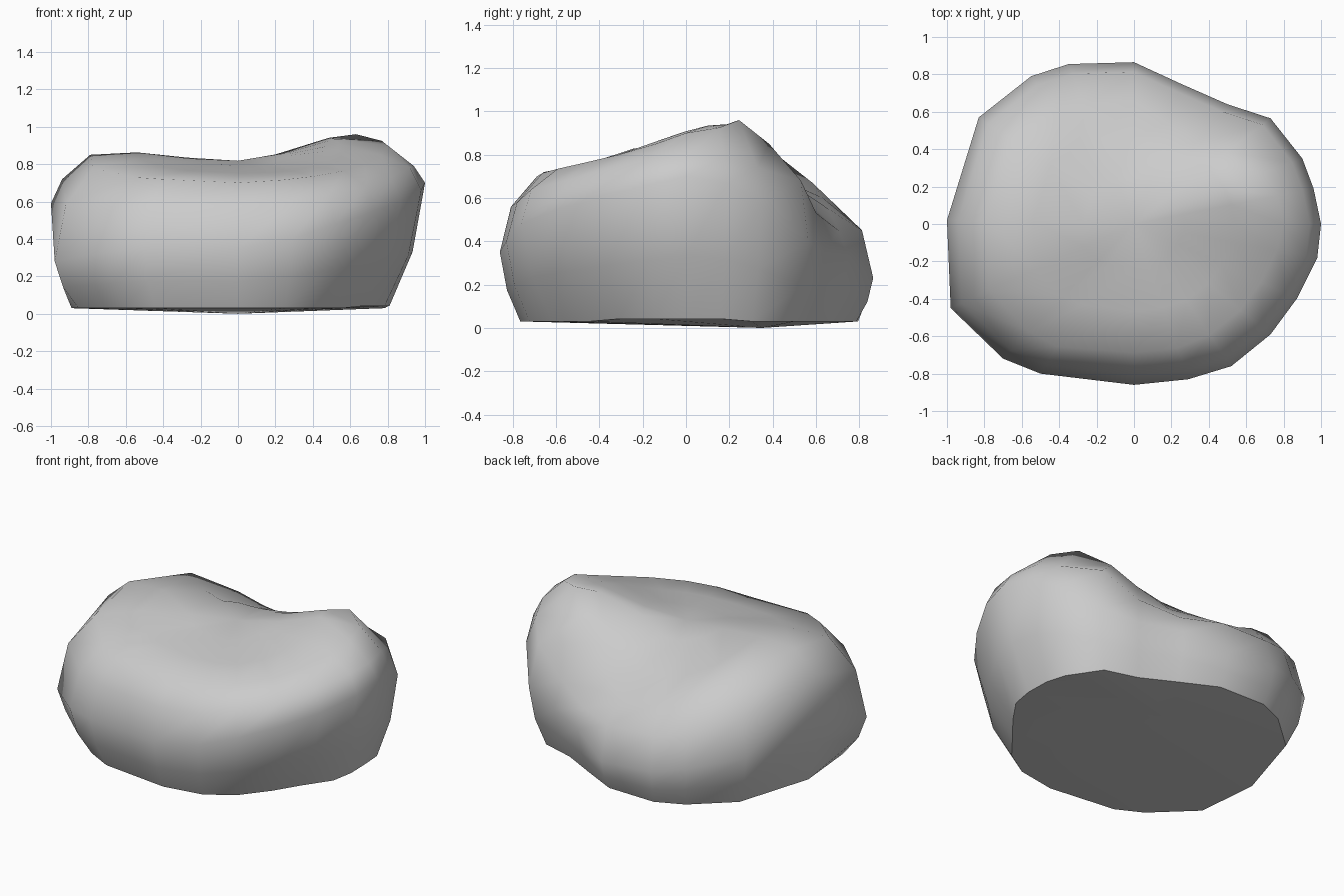
import bpy, bmesh
from math import exp

# Each column of the boulder, going round from the front:
# widest x, y, base scale, widest z, shoulder z, rim scale, rim z
columns = [
    (0.00, -0.86, .89, .35, .56, .80, .70),
    (0.29, -0.83, .87, .40, .58, .80, .715),
    (0.52, -0.76, .81, .48, .64, .78, .735),
    (0.73, -0.59, .76, .55, .68, .78, .765),
    (0.87, -0.40, .77, .60, .73, .78, .80),
    (0.98, -0.18, .80, .66, .78, .78, .85),
    (1.00, 0.00, .81, .70, .79, .80, .90),
    (0.96, 0.19, .84, .67, .79, .80, .925),
    (0.90, 0.35, .87, .57, .74, .70, .96),
    (0.73, 0.565, .89, .40, .68, .68, .85),
    (0.50, 0.64, .88, .35, .53, .68, .74),
    (0.25, 0.75, .90, .33, .45, .72, .60),
    (0.00, 0.865, .91, .23, .45, .76, .55),
    (-0.35, 0.855, .93, .25, .46, .74, .60),
    (-0.55, 0.79, .91, .30, .50, .74, .67),
    (-0.83, 0.57, .89, .36, .60, .78, .78),
    (-1.00, 0.02, .89, .59, .72, .79, .85),
    (-0.98, -0.45, .87, .28, .58, .79, .78),
    (-0.70, -0.72, .87, .33, .57, .80, .73),
    (-0.50, -0.80, .89, .35, .56, .82, .72),
]
SHOULDER = .94


def top_height(x, y):
    # saddle between a tall right peak and a lower left hump, falling to the back
    right = .15 * exp(-((x - .6) ** 2 + (y - .22) ** 2) / .14)
    left = .06 * exp(-((x + .57) ** 2 + (y + .05) ** 2) / .13)
    return .805 + right + left - .15 * max(0, -y - .1) - .5 * max(0, y - .2)


bm = bmesh.new()


def ring(points):
    return [bm.verts.new(p) for p in points]


# Stacked rings from base to top
rings = [
    ring((x * b, y * b, .03 + (.012 if x > .8 and y < .3 else 0))
         for x, y, b, *_ in columns),
    ring((x * (b + (1 - b) * .65), y * (b + (1 - b) * .65), .03 + (w - .03) * .45)
         for x, y, b, w, *_ in columns),
    ring((c[0], c[1], c[3]) for c in columns),
    ring((c[0] * SHOULDER, c[1] * SHOULDER, c[4]) for c in columns),
    ring((c[0] * c[5], c[1] * c[5], c[6]) for c in columns),
]
for s in (.54, .27):
    rings.append(ring((c[0] * s, c[1] * s, top_height(c[0] * s, c[1] * s))
                      for c in columns))

n = len(columns)
for low, high in zip(rings, rings[1:]):
    for i in range(n):
        j = (i + 1) % n
        bm.faces.new((low[i], low[j], high[j], high[i]))

# Close the top and the slightly bulging underside
crown = bm.verts.new((0, 0, top_height(0, 0)))
under = bm.verts.new((0, .35, 0))
for i in range(n):
    j = (i + 1) % n
    bm.faces.new((rings[-1][i], rings[-1][j], crown))
    bm.faces.new((rings[0][j], rings[0][i], under))

bmesh.ops.recalc_face_normals(bm, faces=bm.faces)
mesh = bpy.data.meshes.new("boulder")
bm.to_mesh(mesh)
bm.free()
boulder = bpy.data.objects.new("boulder", mesh)
bpy.context.collection.objects.link(boulder)

# Smooth stone with a crisp base edge
bpy.context.view_layer.objects.active = boulder
boulder.select_set(True)
bpy.ops.object.shade_smooth_by_angle(angle=.8)
